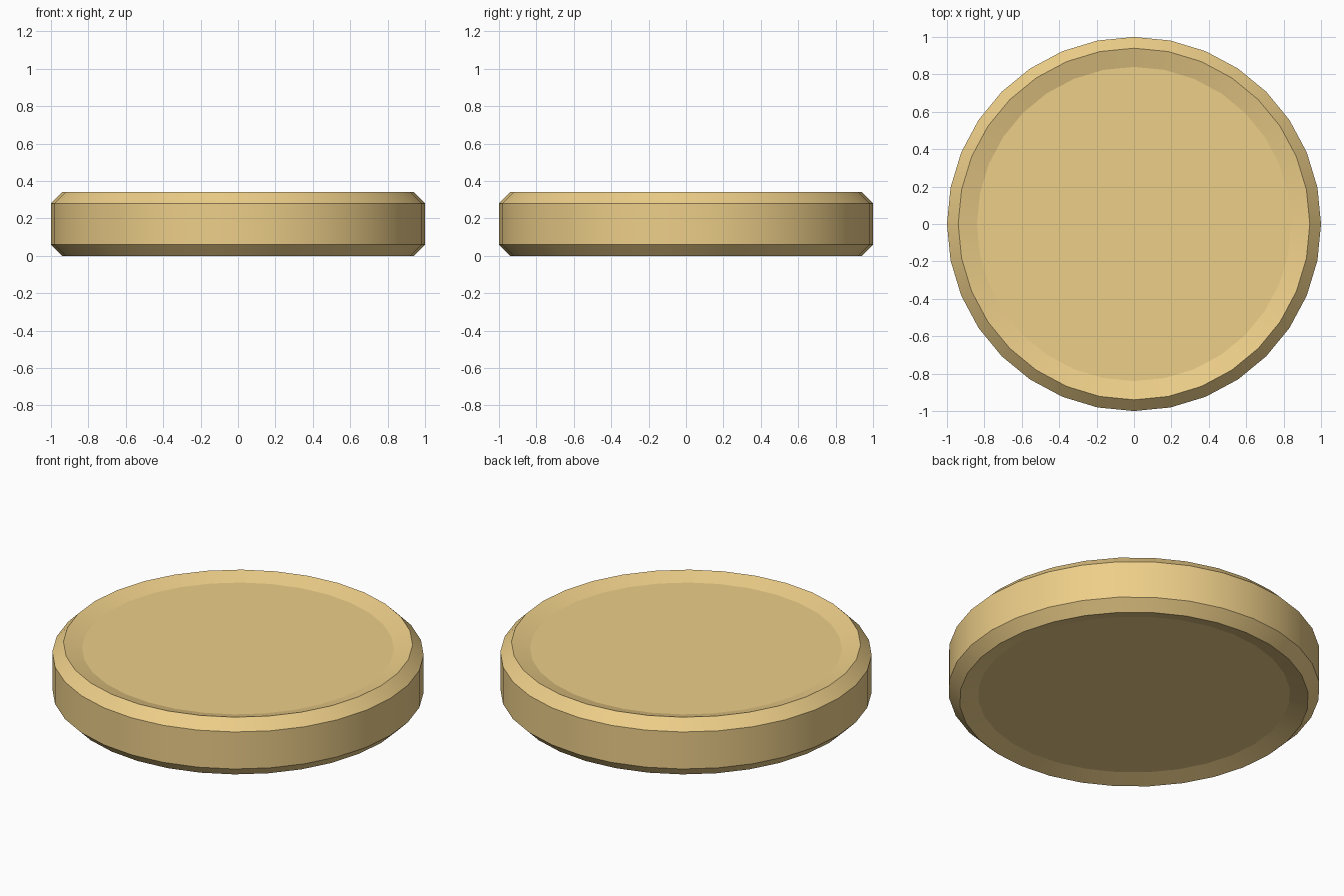
import bpy, bmesh
from math import cos, sin, tau, radians

if "Cube" in bpy.data.objects:
    bpy.data.objects.remove(bpy.data.objects["Cube"])

SIDES = 32
# Half profile (radius, height): lower dish, bevelled rim, upper dish
PROFILE = [(0.84, 0.03), (0.94, 0.0), (1.0, 0.06),
           (1.0, 0.28), (0.94, 0.34), (0.84, 0.31)]

# Disc with a shallow dished face on both sides
bm = bmesh.new()
rings = [[bm.verts.new((r * cos(tau * i / SIDES), r * sin(tau * i / SIDES), z))
          for i in range(SIDES)] for r, z in PROFILE]
for low, high in zip(rings, rings[1:]):
    for i in range(SIDES):
        j = (i + 1) % SIDES
        bm.faces.new((low[i], low[j], high[j], high[i]))
bm.faces.new(rings[0][::-1])
bm.faces.new(rings[-1])
bmesh.ops.recalc_face_normals(bm, faces=bm.faces)

mesh = bpy.data.meshes.new("disc")
bm.to_mesh(mesh)
bm.free()
disc = bpy.data.objects.new("disc", mesh)
bpy.context.collection.objects.link(disc)

# Gold colour
gold = bpy.data.materials.new("gold")
gold.diffuse_color = (0.85, 0.62, 0.25, 1)
gold.use_nodes = True
gold.node_tree.nodes["Principled BSDF"].inputs["Base Color"].default_value = gold.diffuse_color
mesh.materials.append(gold)

# Smooth around the rim, crisp at profile corners
bpy.context.view_layer.objects.active = disc
disc.select_set(True)
bpy.ops.object.shade_smooth_by_angle(angle=radians(14))
